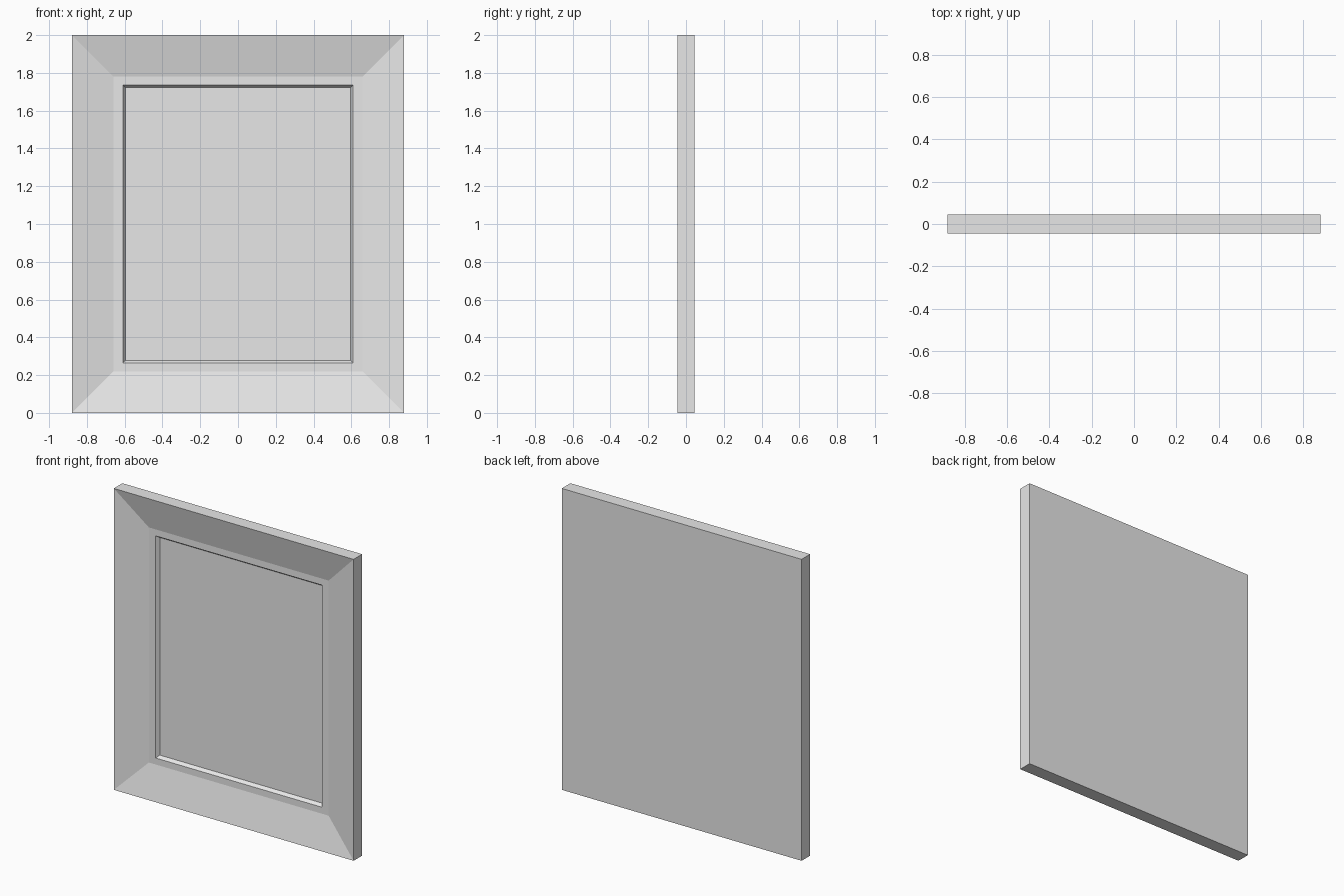
import bpy
import bmesh

cube = bpy.data.objects.get("Cube")
if cube:
    bpy.data.objects.remove(cube, do_unlink=True)

grey = bpy.data.materials.new("light_grey")
grey.use_nodes = True
colour = (0.8, 0.8, 0.8, 1.0)
grey.diffuse_color = colour
grey.node_tree.nodes["Principled BSDF"].inputs["Base Color"].default_value = colour

# Rectangular rings from back to front and into the recess: half width, half height, depth
rings = [
    (0.88, 1.0, 0.045),     # back edge
    (0.88, 1.0, -0.045),    # front outer edge
    (0.66, 0.78, 0.008),    # foot of the sloped border
    (0.61, 0.737, 0.008),   # flat rim
    (0.595, 0.722, 0.03),   # sunken centre
]
corners = [(-1, -1), (1, -1), (1, 1), (-1, 1)]

bm = bmesh.new()
loops = [[bm.verts.new((sx * w, y, 1 + sz * h)) for sx, sz in corners]
         for w, h, y in rings]

# Sides, border, rim and step
for a, b in zip(loops, loops[1:]):
    for i in range(4):
        j = (i + 1) % 4
        bm.faces.new((a[i], a[j], b[j], b[i]))

# Back and sunken centre
bm.faces.new(loops[0])
bm.faces.new(loops[-1])
bmesh.ops.recalc_face_normals(bm, faces=bm.faces)

mesh = bpy.data.meshes.new("panelled_frame")
bm.to_mesh(mesh)
bm.free()
mesh.materials.append(grey)
frame = bpy.data.objects.new("panelled_frame", mesh)
bpy.context.collection.objects.link(frame)
